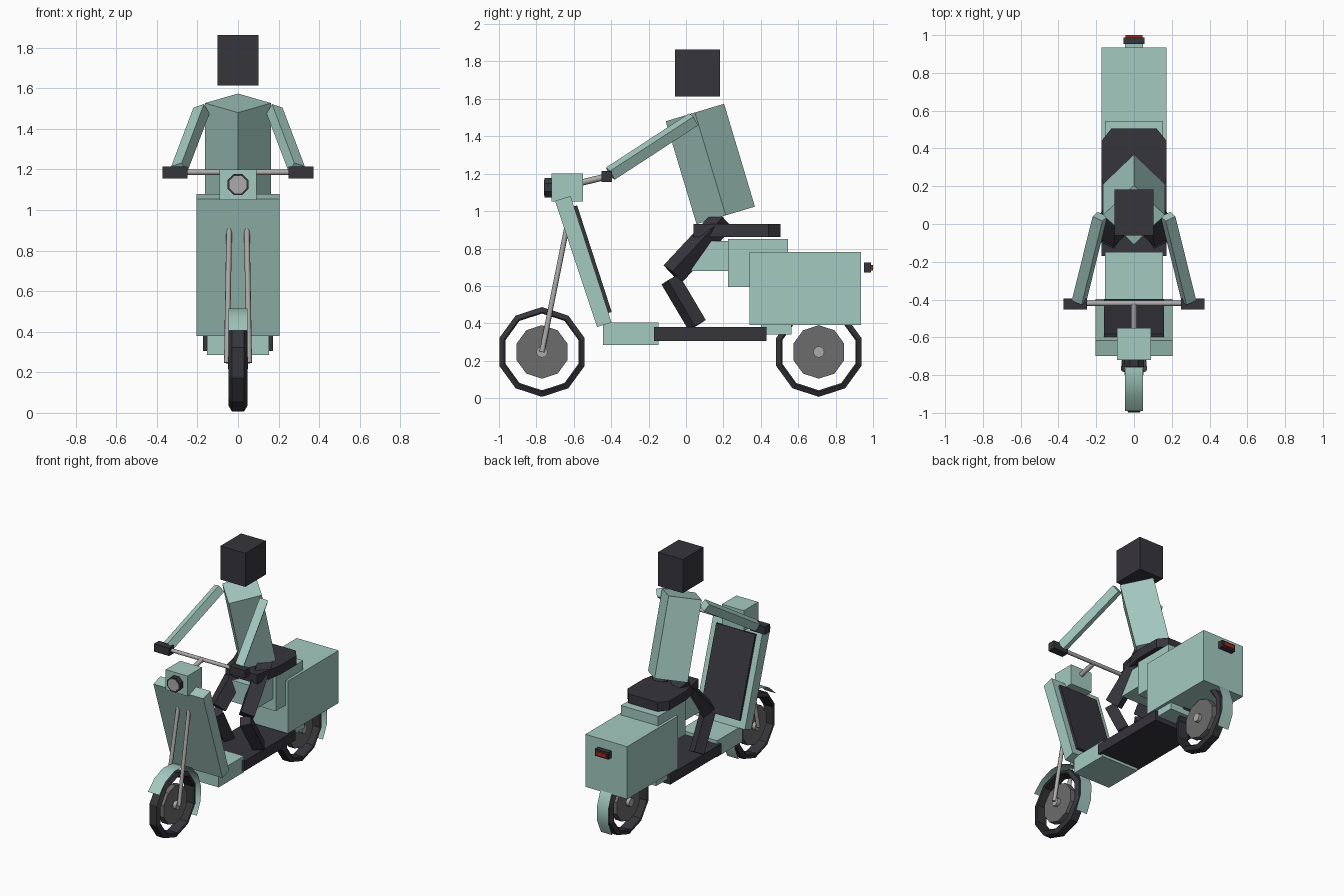
import bpy, bmesh, math
from mathutils import Matrix, Vector

cube = bpy.data.objects.get("Cube")
if cube:
    bpy.data.objects.remove(cube, do_unlink=True)


def material(name, rgb):
    m = bpy.data.materials.new(name)
    m.use_nodes = True
    m.diffuse_color = (*rgb, 1)
    m.node_tree.nodes["Principled BSDF"].inputs["Base Color"].default_value = (*rgb, 1)
    return m


GREEN = material("pale_green", (0.37, 0.59, 0.53))
DARK = material("charcoal", (0.037, 0.035, 0.044))
DISC = material("disc_grey", (0.15, 0.15, 0.15))
METAL = material("light_metal", (0.42, 0.41, 0.40))
RED = material("lamp_red", (0.33, 0.025, 0.012))


def finish(bm, name, mat, smooth=False):
    mesh = bpy.data.meshes.new(name)
    bm.to_mesh(mesh)
    bm.free()
    mesh.materials.append(mat)
    ob = bpy.data.objects.new(name, mesh)
    bpy.context.collection.objects.link(ob)
    if smooth:
        bpy.ops.object.select_all(action='DESELECT')
        ob.select_set(True)
        bpy.context.view_layer.objects.active = ob
        bpy.ops.object.shade_smooth_by_angle(angle=math.radians(50))
    return ob


def box(name, mat, half_x, y, z, x=0):
    """Box from a half width and y and z ranges."""
    bm = bmesh.new()
    size = (2 * half_x, y[1] - y[0], z[1] - z[0])
    mid = Vector((x, (y[0] + y[1]) / 2, (z[0] + z[1]) / 2))
    bmesh.ops.create_cube(bm, size=1, matrix=Matrix.Translation(mid) @ Matrix.Diagonal((*size, 1)))
    return finish(bm, name, mat)


def extrude_profile(name, mat, points, axis, low, high):
    """Polygon swept along x or z."""
    bm = bmesh.new()
    place = (lambda p, h: (h, p[0], p[1])) if axis == "x" else (lambda p, h: (p[0], p[1], h))
    face = bm.faces.new([bm.verts.new(place(p, low)) for p in points])
    swept = bmesh.ops.extrude_face_region(bm, geom=[face])
    move = Vector(place((0, 0), high - low))
    bmesh.ops.translate(bm, vec=move, verts=[v for v in swept["geom"] if isinstance(v, bmesh.types.BMVert)])
    bmesh.ops.recalc_face_normals(bm, faces=bm.faces)
    return finish(bm, name, mat)


def rod(name, mat, a, b, radius, sides=8, roll=0, smooth=True):
    """Prism between two points; zero roll puts a corner to the side."""
    a, b = Vector(a), Vector(b)
    d = (b - a).normalized()
    side = d.cross(Vector((0, 0, 1)))
    if side.length < 0.01:
        side = Vector((1, 0, 0))
    side.normalize()
    if side.x < 0:
        side = -side
    up = d.cross(side)
    frame = Matrix((side, up, d)).transposed().to_4x4()
    bm = bmesh.new()
    bmesh.ops.create_cone(bm, cap_ends=True, segments=sides, radius1=radius, radius2=radius,
                          depth=(b - a).length,
                          matrix=Matrix.Translation((a + b) / 2) @ frame @ Matrix.Rotation(roll, 4, 'Z'))
    return finish(bm, name, mat, smooth)


def revolve(name, mat, profile, y, z, start, sweep, steps, closed):
    """Turn an (x, radius) profile about a wheel axle."""
    bm = bmesh.new()
    rings = []
    for i in range(steps if closed else steps + 1):
        t = math.radians(start + sweep * i / steps)
        rings.append([bm.verts.new((x, y + r * math.cos(t), z + r * math.sin(t))) for x, r in profile])
    n = len(profile)
    for i in range(steps):
        p, q = rings[i], rings[(i + 1) % len(rings)]
        for j in range(n if closed else n - 1):
            k = (j + 1) % n
            bm.faces.new((p[j], q[j], q[k], p[k]))
    bmesh.ops.recalc_face_normals(bm, faces=bm.faces)
    return finish(bm, name, mat, not closed)


# Wheels with thin sheet mudguards
AXLE = 0.247
TYRE = [(-0.046, 0.213), (-0.03, 0.24), (0.03, 0.24), (0.046, 0.213), (0.04, 0.205), (-0.04, 0.205)]
for end, y in (("front", -0.77), ("rear", 0.71)):
    revolve(end + "_tyre", DARK, TYRE, y, AXLE, 90, 360, 10, True)
    disc = [(y + 0.143 * math.sin(i * math.pi / 5), AXLE + 0.143 * math.cos(i * math.pi / 5)) for i in range(10)]
    extrude_profile(end + "_wheel_disc", DISC, disc, "x", -0.025, 0.025)
    rod(end + "_hub", METAL, (-0.05, y, AXLE), (0.05, y, AXLE), 0.03, 12)
    guard = revolve(end + "_mudguard", GREEN, [(-0.047, 0.272), (0.047, 0.272)], y, AXLE, -36, 180, 8, False)
    if guard.data.polygons[4].normal.z < 0:
        guard.data.flip_normals()

# Fork, leg shield and its rear panel
for side, s in (("left", 1), ("right", -1)):
    rod(side + "_fork", METAL, (s * 0.055, -0.77, AXLE), (s * 0.042, -0.62, 1.0), 0.014)
extrude_profile("leg_shield", GREEN, [(-0.70, 1.055), (-0.617, 1.08), (-0.398, 0.405), (-0.475, 0.38)],
                "x", -0.205, 0.205)
extrude_profile("shield_panel", DARK, [(-0.602, 1.025), (-0.582, 1.03), (-0.397, 0.46), (-0.417, 0.455)],
                "x", -0.16, 0.16)

# Headlamp and steering
box("headlamp_housing", GREEN, 0.09, (-0.72, -0.55), (1.05, 1.2))
rod("headlamp_rim", DARK, (0, -0.71, 1.125), (0, -0.757, 1.125), 0.056, 8, math.pi / 8, False)
rod("headlamp_lens", METAL, (0, -0.72, 1.125), (0, -0.76, 1.125), 0.046, 8, math.pi / 8, False)
rod("steering_stem", METAL, (0, -0.56, 1.152), (0, -0.42, 1.186), 0.017)
rod("handlebar", METAL, (-0.26, -0.42, 1.186), (0.26, -0.42, 1.186), 0.014)

# Floor and body
box("floor_front", GREEN, 0.153, (-0.445, -0.148), (0.285, 0.405))
box("floor_board", DARK, 0.172, (-0.17, 0.43), (0.305, 0.38))
box("rear_belly", GREEN, 0.15, (0.4, 0.565), (0.34, 0.42))
box("rear_body", GREEN, 0.172, (0.34, 0.935), (0.39, 0.78))
box("seat_base", GREEN, 0.153, (0.225, 0.545), (0.595, 0.85))
box("seat_support", GREEN, 0.13, (0.03, 0.24), (0.68, 0.84))
half = [(0.12, 0.505), (0.172, 0.44), (0.172, 0.25), (0.13, 0.04)]
extrude_profile("seat", DARK, half + [(-x, y) for x, y in reversed(half)], "z", 0.862, 0.93)
box("tail_lamp_housing", DARK, 0.056, (0.953, 0.988), (0.672, 0.724))
box("tail_lamp", RED, 0.045, (0.98, 1.0), (0.683, 0.712))

# Rider
box("rider_head", DARK, 0.102, (-0.06, 0.182), (1.613, 1.863))
rod("rider_torso", GREEN, (0, 0.2125, 0.977), (0, 0.0475, 1.527), 0.163, 4, 0, False)
for side, s in (("left", 1), ("right", -1)):
    box(side + "_grip", DARK, 0.0625, (-0.453, -0.395), (1.156, 1.214), x=s * 0.3105)
    roll = s * math.radians(25)
    rod(side + "_arm", GREEN, (s * 0.18, 0.04, 1.49), (s * 0.29, -0.405, 1.2), 0.042, 4, roll, False)
    hip, knee = (s * 0.08, 0.2, 0.955), (s * 0.12, -0.07, 0.665)
    rod(side + "_thigh", DARK, hip, knee, 0.068, 4, s * math.radians(15), False)
    rod(side + "_shin", DARK, (s * 0.12, -0.085, 0.635), (s * 0.13, 0.06, 0.39), 0.055, 4,
        s * math.radians(10), False)
